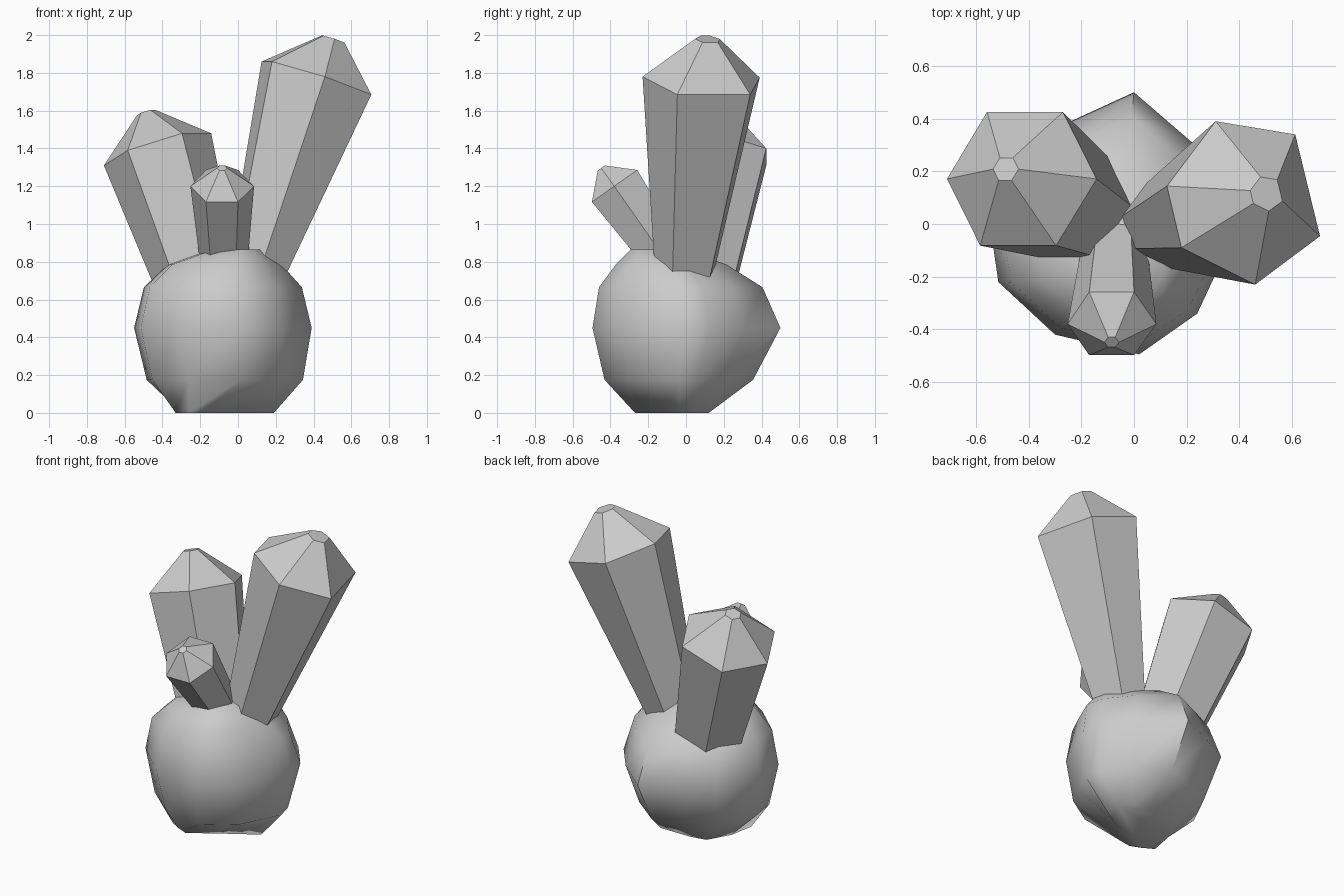
import bpy, math
from mathutils import Vector

if "Cube" in bpy.data.objects:
    bpy.data.objects.remove(bpy.data.objects["Cube"])


def loft(name, rings):
    """Skin a stack of equal-length rings and cap both ends."""
    n = len(rings[0])
    verts = [p for ring in rings for p in ring]
    faces = [(r * n + i, r * n + (i + 1) % n, (r + 1) * n + (i + 1) % n, (r + 1) * n + i)
             for r in range(len(rings) - 1) for i in range(n)]
    faces.append(tuple(reversed(range(n))))
    faces.append(tuple(range(len(verts) - n, len(verts))))
    mesh = bpy.data.meshes.new(name)
    mesh.from_pydata(verts, [], faces)
    mesh.update()
    obj = bpy.data.objects.new(name, mesh)
    bpy.context.collection.objects.link(obj)
    return obj


def crystal(name, shoulder, base_move, base_scale, tip_move, tip_scale):
    """Six-sided shard: the shoulder ring is shrunk down to the base and up to the tip."""
    pts = [Vector(p) for p in shoulder]
    mid = sum(pts, Vector()) / len(pts)

    def ring(move, s):
        return [mid + Vector(move) + (p - mid) * s for p in pts]
    return loft(name, [ring(base_move, base_scale), pts, ring(tip_move, tip_scale)])


# Boulder: a flat foot, then one plan outline resized per level (both counter-clockwise)
foot = [(0, .12), (-.12, .12), (-.22, .1), (-.3, -.04), (-.33, -.2), (-.26, -.24),
        (-.19, -.27), (-.02, -.16), (.08, -.1), (.19, -.03), (.16, .05), (.1, .12)]
outline = [(0, .5), (-.24, .39), (-.43, .29), (-.55, .02), (-.515, -.22), (-.3, -.42),
           (.02, -.495), (.24, -.34), (.31, -.19), (.39, 0), (.36, .13), (.22, .31)]
# level: z, centre x, centre y, scale x, scale y
levels = [(.175, -.07, -.04, .88, .79), (.45, -.08, 0, 1, 1), (.665, -.08, -.03, .89, .87),
          (.785, -.07, -.08, .64, .59), (.865, -.01, -.15, .27, .29)]
rock = loft("rock", [[(x, y, 0) for x, y in foot]] +
            [[(cx + (x + .08) * sx, cy + y * sy, z) for x, y in outline]
             for z, cx, cy, sx, sy in levels])
bpy.context.view_layer.objects.active = rock
rock.select_set(True)
bpy.ops.object.shade_smooth_by_angle(angle=math.radians(55))

# Tall shard leaning right
crystal("tall_crystal",
        [(.125, .144, 1.86), (.18, -.09, 1.86), (.46, -.23, 1.78),
         (.706, -.046, 1.685), (.612, .34, 1.685), (.31, .39, 1.775)],
        (-.33, -.095, -1.08), .48, (.10, .03, .205), .21)

# Middle shard leaning left and back
crystal("middle_crystal",
        [(-.142, .171, 1.48), (-.27, .425, 1.40), (-.558, .425, 1.31),
         (-.71, .171, 1.31), (-.584, -.082, 1.39), (-.296, -.082, 1.48)],
        (.22, -.115, -.72), .75, (-.06, .037, .195), .17)

# Small shard leaning forward
crystal("small_crystal",
        [(.085, -.38, 1.2), (0, -.258, 1.286), (-.17, -.258, 1.286),
         (-.252, -.38, 1.2), (-.17, -.498, 1.117), (0, -.498, 1.117)],
        (.01, .315, -.45), .72, (0, -.07, .095), .16)
